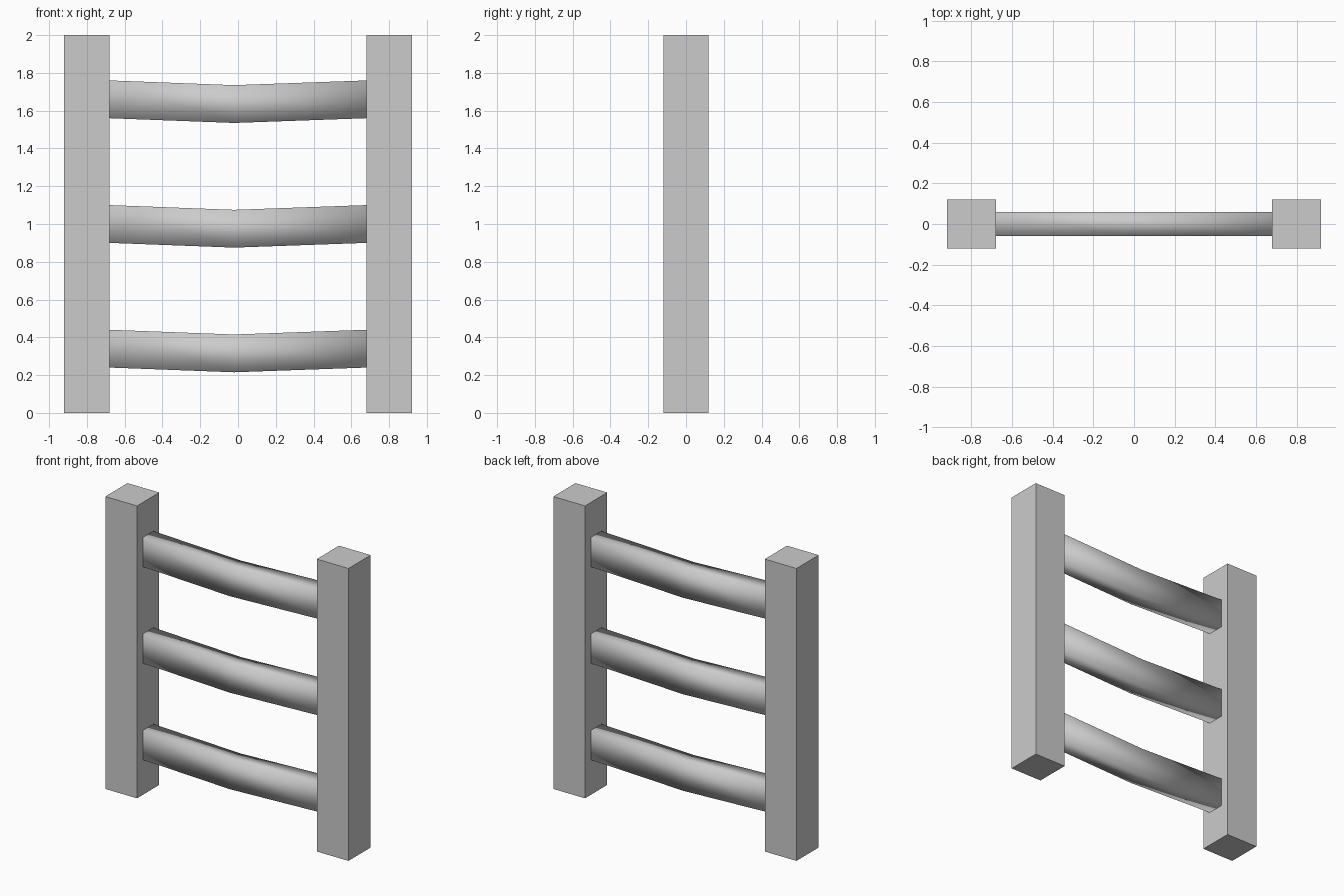
import bpy, bmesh

if "Cube" in bpy.data.objects:
    bpy.data.objects.remove(bpy.data.objects["Cube"])


def make_prism(name, sections, half_depth, smooth=False):
    """Rectangular bar through (x, z_low, z_high) sections."""
    bm = bmesh.new()
    rings = []
    for x, lo, hi in sections:
        corners = ((-half_depth, lo), (half_depth, lo), (half_depth, hi), (-half_depth, hi))
        rings.append([bm.verts.new((x, y, z)) for y, z in corners])
    for a, b in zip(rings, rings[1:]):
        for i in range(4):
            j = (i + 1) % 4
            bm.faces.new((a[i], a[j], b[j], b[i]))
    bm.faces.new(rings[0])
    bm.faces.new(rings[-1])
    bmesh.ops.recalc_face_normals(bm, faces=bm.faces)
    for f in bm.faces:
        f.smooth = smooth
    mesh = bpy.data.meshes.new(name)
    bm.to_mesh(mesh)
    bm.free()
    obj = bpy.data.objects.new(name, mesh)
    bpy.context.collection.objects.link(obj)
    return obj


# Square upright posts
for name, x in (("left_post", -0.8), ("right_post", 0.8)):
    make_prism(name, [(x - 0.12, 0, 2), (x + 0.12, 0, 2)], 0.12)

# Sagging rails, each kinked slightly off centre
for name, z in (("lower_rail", 0.24), ("middle_rail", 0.90), ("upper_rail", 1.56)):
    sections = [(x, z - sag, z - sag + 0.2)
                for x, sag in ((-0.68, 0), (-0.02, 0.025), (0.68, 0))]
    make_prism(name, sections, 0.058, smooth=True)
